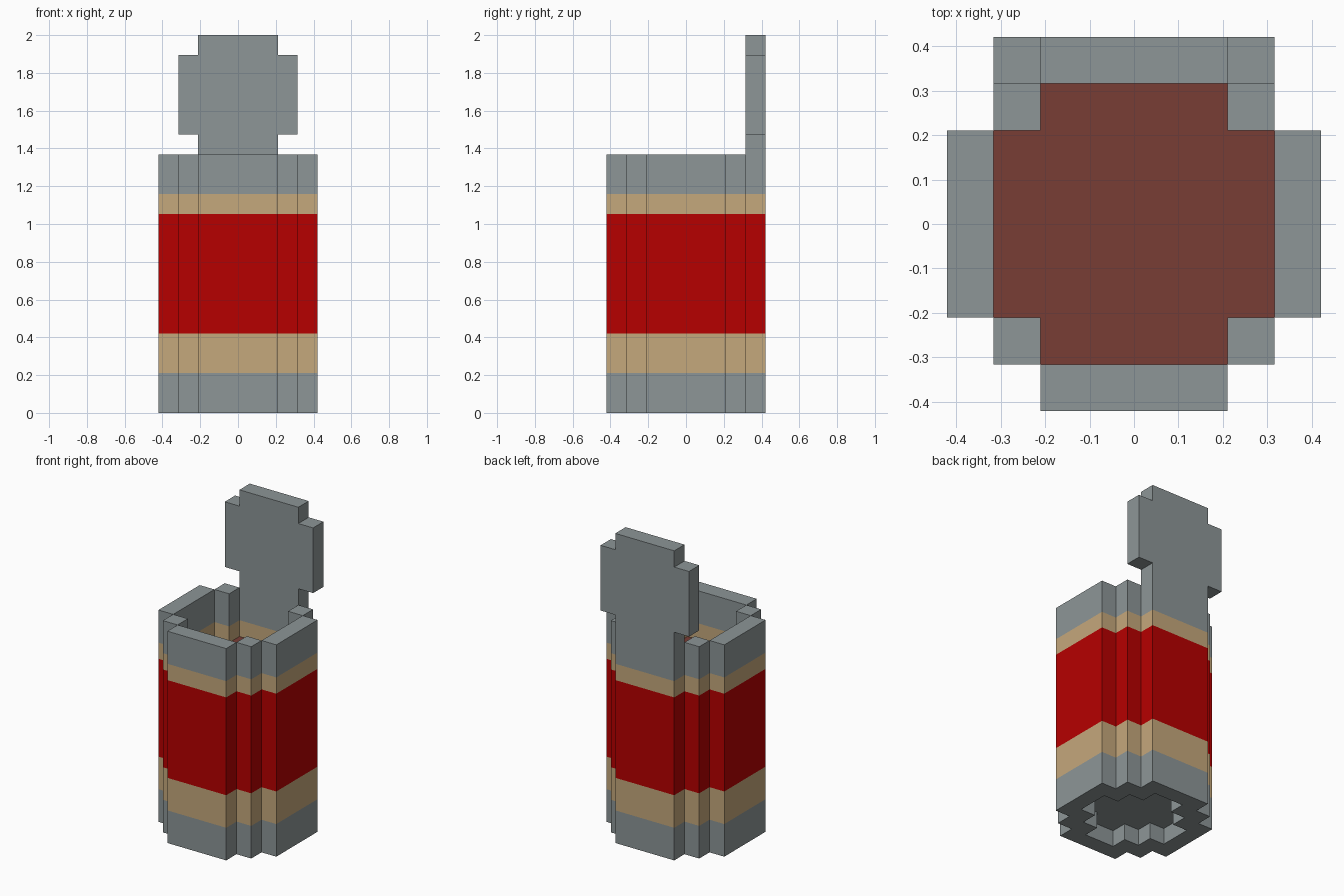
import bpy, bmesh
from mathutils import Vector

cube = bpy.data.objects.get("Cube")
if cube:
    bpy.data.objects.remove(cube, do_unlink=True)

U = 2 / 19          # size of one block
RADIUS = 4          # blocks from the axis to the outside
AXES = [Vector(a) for a in ((1, 0, 0), (0, 1, 0), (0, 0, 1))]


def material(name, rgb):
    m = bpy.data.materials.new(name)
    m.use_nodes = True
    color = (*rgb, 1)
    m.diffuse_color = color
    bsdf = next(n for n in m.node_tree.nodes if n.type == 'BSDF_PRINCIPLED')
    bsdf.inputs["Base Color"].default_value = color
    return m


metal = material("grey metal", (0.266, 0.303, 0.309))
paper = material("tan paper", (0.558, 0.392, 0.2))
label = material("red label", (0.468, 0, 0))
food = material("brown filling", (0.19, 0.048, 0.036))


def block_part(name, filled, z_range, mats, band=lambda z: 0):
    """Skin every filled block, then merge flat faces of the same colour."""
    cells = {(x, y, z) for z in range(*z_range)
             for x in range(-RADIUS, RADIUS) for y in range(-RADIUS, RADIUS)
             if filled(x + 0.5, y + 0.5, z)}
    bm = bmesh.new()
    for cell in cells:
        center = Vector(cell) + Vector((0.5, 0.5, 0.5))
        for i, axis in enumerate(AXES):
            for sign in (-1, 1):
                n = axis * sign
                if tuple(int(c) for c in Vector(cell) + n) in cells:
                    continue
                a = AXES[(i + 1) % 3] / 2
                b = n.cross(a)
                mid = center + n / 2
                corners = (mid - a - b, mid + a - b, mid + a + b, mid - a + b)
                face = bm.faces.new([bm.verts.new(c * U) for c in corners])
                face.material_index = band(cell[2])
    bmesh.ops.remove_doubles(bm, verts=bm.verts, dist=U / 100)
    bmesh.ops.dissolve_limit(bm, angle_limit=0.01, verts=bm.verts,
                             edges=bm.edges, delimit={'MATERIAL'})
    mesh = bpy.data.meshes.new(name)
    bm.to_mesh(mesh)
    bm.free()
    for m in mats:
        mesh.materials.append(m)
    obj = bpy.data.objects.new(name, mesh)
    bpy.context.collection.objects.link(obj)
    return obj


def stepped_disc(x, y, radius):
    """A round outline in blocks, with stepped corners."""
    far, near = max(abs(x), abs(y)), min(abs(x), abs(y))
    return far < radius - 1 or (far < radius and near < radius - 2)


def inside_cavity(x, y):
    return max(abs(x), abs(y)) < 3 and min(abs(x), abs(y)) < 2


def can_body(x, y, z):
    if not stepped_disc(x, y, RADIUS):
        return False
    if z == 0:                       # ring around the recessed underside
        return not stepped_disc(x, y, RADIUS - 1)
    return z == 1 or not inside_cavity(x, y)


def wall_band(z):
    if z < 2 or z >= 11:
        return 0
    return 2 if 4 <= z < 10 else 1


# Banded can with a recessed underside and an open top
block_part("can_body", can_body, (0, 13), [metal, paper, label], wall_band)

# Filling up to just below the rim
block_part("filling", lambda x, y, z: inside_cavity(x, y), (2, 10), [food])

# Open lid standing on the back rim, narrower at its ends
block_part("open_lid",
           lambda x, y, z: y > 3 and abs(x) < (3 if 14 <= z < 18 else 2),
           (13, 19), [metal])
